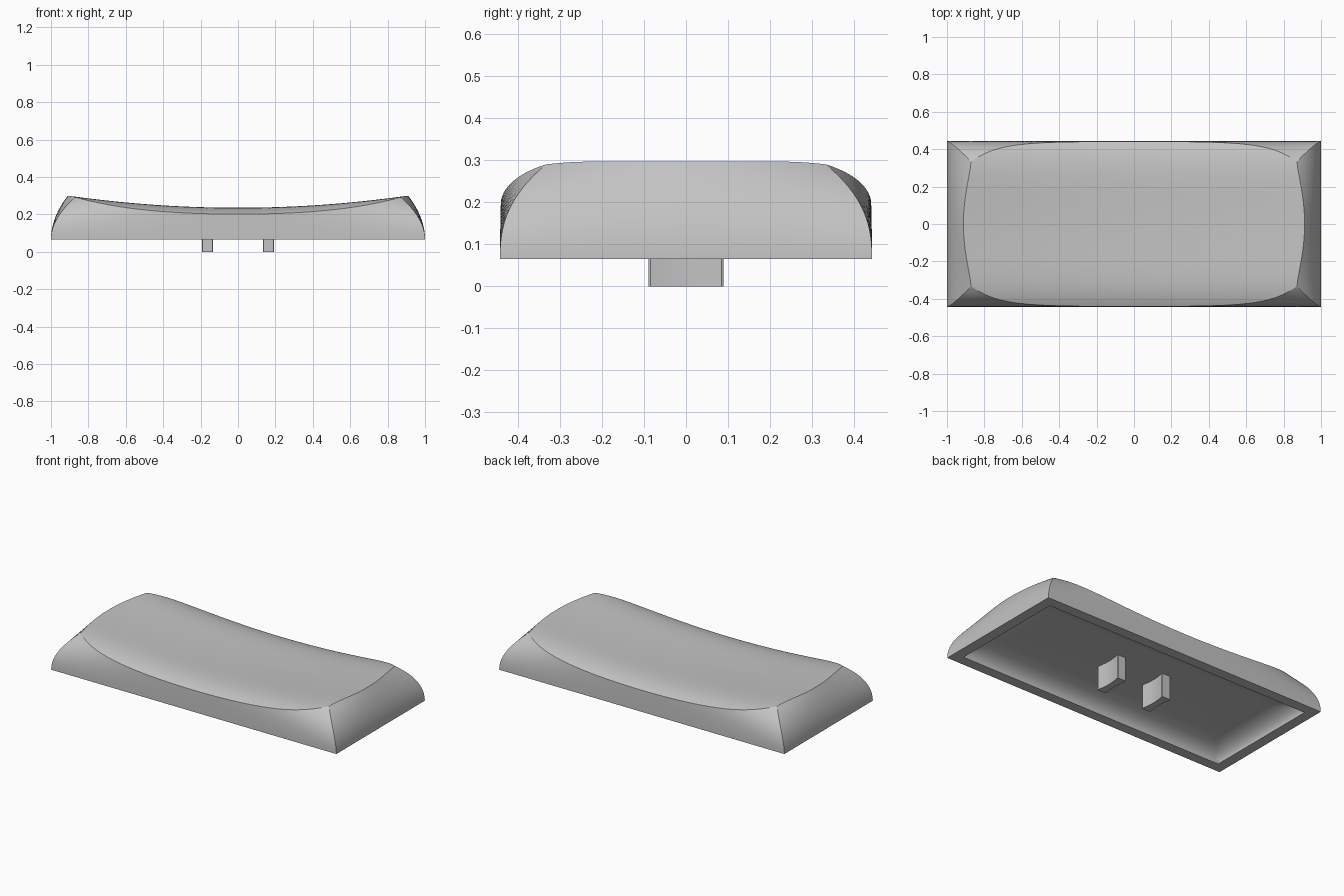
import bpy, bmesh, math

cube = bpy.data.objects.get("Cube")
if cube:
    bpy.data.objects.remove(cube, do_unlink=True)

BASE, CREST, CEILING = 0.065, 0.30, 0.15
HX, HY, WALL = 1.0, 0.443, 0.065

grey = bpy.data.materials.new("light grey plastic")
grey.use_nodes = True
colour = (0.55, 0.55, 0.55, 1)
grey.diffuse_color = colour
grey.node_tree.nodes["Principled BSDF"].inputs["Base Color"].default_value = colour


def finish(name, bm, angle):
    bmesh.ops.recalc_face_normals(bm, faces=bm.faces)
    mesh = bpy.data.meshes.new(name)
    bm.to_mesh(mesh)
    bm.free()
    obj = bpy.data.objects.new(name, mesh)
    mesh.materials.append(grey)
    bpy.context.collection.objects.link(obj)
    bpy.ops.object.select_all(action="DESELECT")
    obj.select_set(True)
    bpy.context.view_layer.objects.active = obj
    bpy.ops.object.shade_smooth_by_angle(angle=math.radians(angle))
    return obj


def square_loop():
    """Points around the unit square, denser toward its corners."""
    def side(n):
        return [math.sin(math.pi / 2 * (2 * i / n - 1)) for i in range(n)]
    return ([(u, -1) for u in side(48)] + [(1, v) for v in side(28)]
            + [(-u, 1) for u in side(48)] + [(-1, -v) for v in side(28)])


def top_height(x, y):
    """Dished along the length, faintly dished across, rolling off at the long edges."""
    q = (y / HY) ** 2
    return 0.232 + 0.065 * (x / 0.91) ** 2 + 0.02 * q - 0.052 * q ** 2.5


def side_point(u, v, z):
    """Side walls: straight at the base, bowed outward in plan higher up."""
    t = (z - BASE) / (CREST - BASE)
    x_mid, x_corner = HX - 0.09 * t ** 2, HX - 0.14 * t ** 2
    y_mid, y_corner = HY - 0.006 * t ** 2, HY - 0.122 * t ** 2.5
    return (u * (x_mid - (x_mid - x_corner) * v ** 2),
            v * (y_mid - (y_mid - y_corner) * abs(u) ** 3))


def edge_height(u, v):
    """Height at which a side column meets the dished top."""
    low, high = BASE, CREST + 0.03
    for _ in range(30):
        mid = (low + high) / 2
        if mid < top_height(*side_point(u, v, mid)):
            low = mid
        else:
            high = mid
    return low


def inner_point(u, v, inset, radius):
    """Rounded rectangle inside the rim."""
    hx, hy = HX - WALL - inset, HY - WALL - inset
    x, y = u * hx, v * hy
    cx = max(-hx + radius, min(hx - radius, x))
    cy = max(-hy + radius, min(hy - radius, y))
    d = math.hypot(x - cx, y - cy)
    return cx + (x - cx) * radius / d, cy + (y - cy) * radius / d


# Shell: cavity, rim, side walls and top as one chain of rings
loop = square_loop()
rings = []
for i in range(12, -1, -1):
    a = math.pi / 2 * i / 12
    z = BASE + (CEILING - BASE) * math.sin(a)
    inset = 0.15 * (1 - math.cos(a))
    rings.append([(*inner_point(u, v, inset, 0.004 + 0.7 * inset), z) for u, v in loop])
heights = [edge_height(u, v) for u, v in loop]
for i in range(17):
    ring = []
    for (u, v), h in zip(loop, heights):
        z = BASE + (h - BASE) * i / 16
        ring.append((*side_point(u, v, z), z))
    rings.append(ring)
rim = rings[-1]
for i in range(1, 24):
    s = 1 - (i / 24) ** 1.3
    rings.append([(x * s, y * s, top_height(x * s, y * s)) for x, y, z in rim])

bm = bmesh.new()
verts = [[bm.verts.new(p) for p in ring] for ring in rings]
n = len(loop)
for lower, upper in zip(verts, verts[1:]):
    for j in range(n):
        k = (j + 1) % n
        bm.faces.new((lower[j], lower[k], upper[k], upper[j]))
bm.faces.new(verts[0])
centre = bm.verts.new((0, 0, top_height(0, 0)))
for j in range(n):
    bm.faces.new((verts[-1][j], verts[-1][(j + 1) % n], centre))
finish("cap_shell", bm, 32)


# Two waisted mounting prongs under the ceiling
def prong(name, x):
    half = [(0.027, -0.089)]
    for i in range(17):
        y = -0.084 + 0.168 * i / 16
        half.append((0.03 - 0.009 * math.cos(math.pi * y / 0.168), y))
    half.append((0.027, 0.089))
    outline = half + [(-px, -py) for px, py in half]
    bm = bmesh.new()
    face = bm.faces.new([bm.verts.new((x + px, py, 0)) for px, py in outline])
    grown = bmesh.ops.extrude_face_region(bm, geom=[face])["geom"]
    for v in grown:
        if isinstance(v, bmesh.types.BMVert):
            v.co.z = CEILING + 0.005
    finish(name, bm, 28)


prong("left_prong", 0.163)
prong("right_prong", -0.163)
